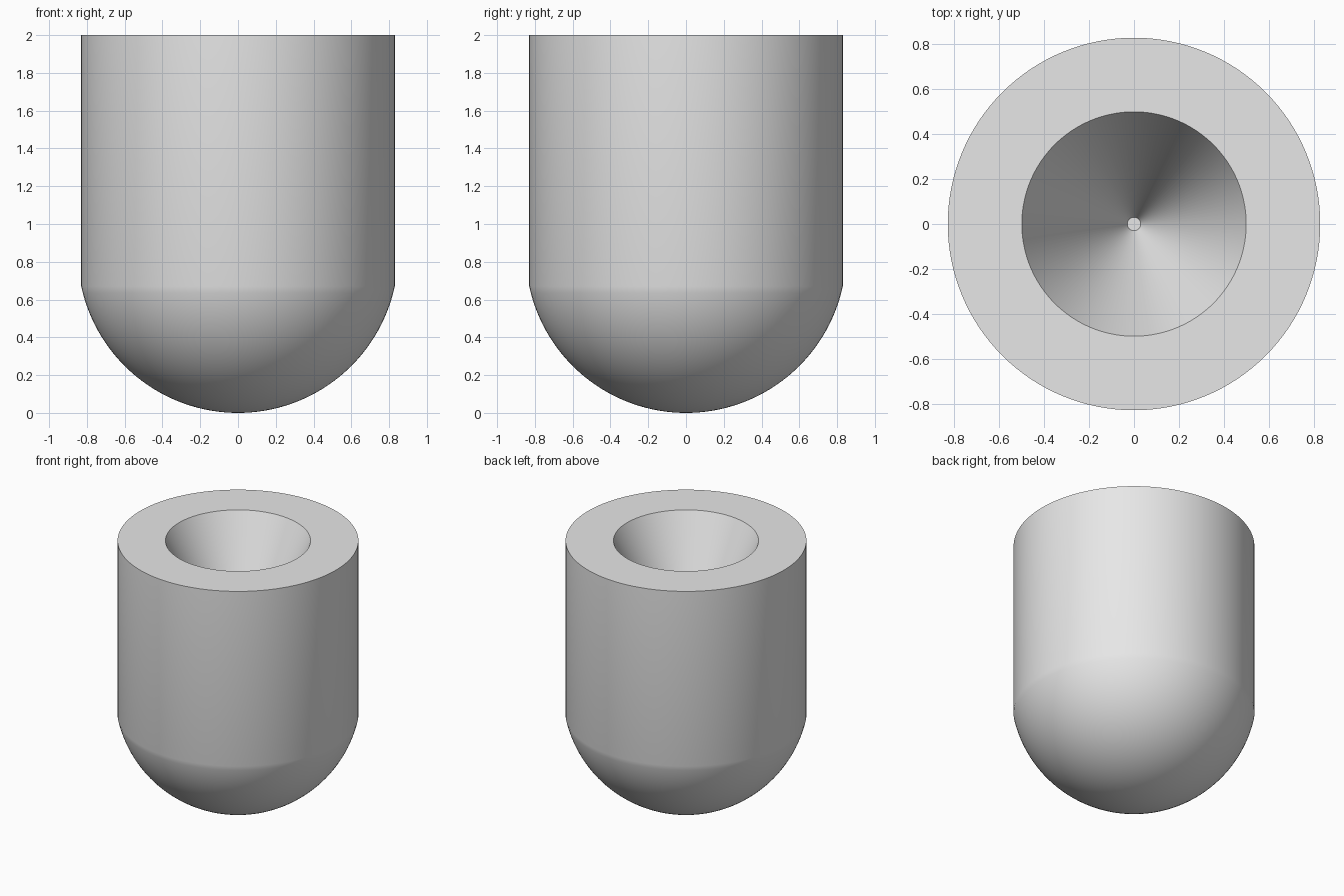
import bpy, bmesh
from math import asin, sin, cos, pi, radians

cube = bpy.data.objects.get("Cube")
if cube:
    bpy.data.objects.remove(cube, do_unlink=True)

HEIGHT, RADIUS, SHOULDER = 2.0, 0.83, 0.67
HOLE_RADIUS, TIP_RADIUS, HOLE_FLOOR = 0.5, 0.03, 1.0
SEGMENTS, DOME_STEPS = 128, 32

# Plain grey material
grey = bpy.data.materials.new("light_grey")
grey.use_nodes = True
colour = (0.8, 0.8, 0.8, 1)
grey.diffuse_color = colour
grey.node_tree.nodes["Principled BSDF"].inputs["Base Color"].default_value = colour

# Profile: domed base, straight wall, flat rim, conical socket with a tiny flat floor
dome = (RADIUS ** 2 + SHOULDER ** 2) / (2 * SHOULDER)
sweep = asin(RADIUS / dome)
profile = [(dome * sin(sweep * i / DOME_STEPS), dome * (1 - cos(sweep * i / DOME_STEPS)))
           for i in range(DOME_STEPS + 1)]
profile += [(RADIUS, HEIGHT), (HOLE_RADIUS, HEIGHT), (TIP_RADIUS, HOLE_FLOOR), (0, HOLE_FLOOR)]

# Spin the profile into a closed solid
bm = bmesh.new()
verts = [bm.verts.new((r, 0, z)) for r, z in profile]
edges = [bm.edges.new(pair) for pair in zip(verts, verts[1:])]
bmesh.ops.spin(bm, geom=verts + edges, cent=(0, 0, 0), axis=(0, 0, 1),
               angle=2 * pi, steps=SEGMENTS, use_merge=False)
bmesh.ops.remove_doubles(bm, verts=bm.verts, dist=0.0001)
bmesh.ops.recalc_face_normals(bm, faces=bm.faces)

mesh = bpy.data.meshes.new("domed_body")
bm.to_mesh(mesh)
bm.free()
mesh.materials.append(grey)
body = bpy.data.objects.new("domed_body", mesh)
bpy.context.collection.objects.link(body)

# Smooth shading with crisp rims
bpy.ops.object.select_all(action="DESELECT")
body.select_set(True)
bpy.context.view_layer.objects.active = body
bpy.ops.object.shade_smooth_by_angle(angle=radians(30))
